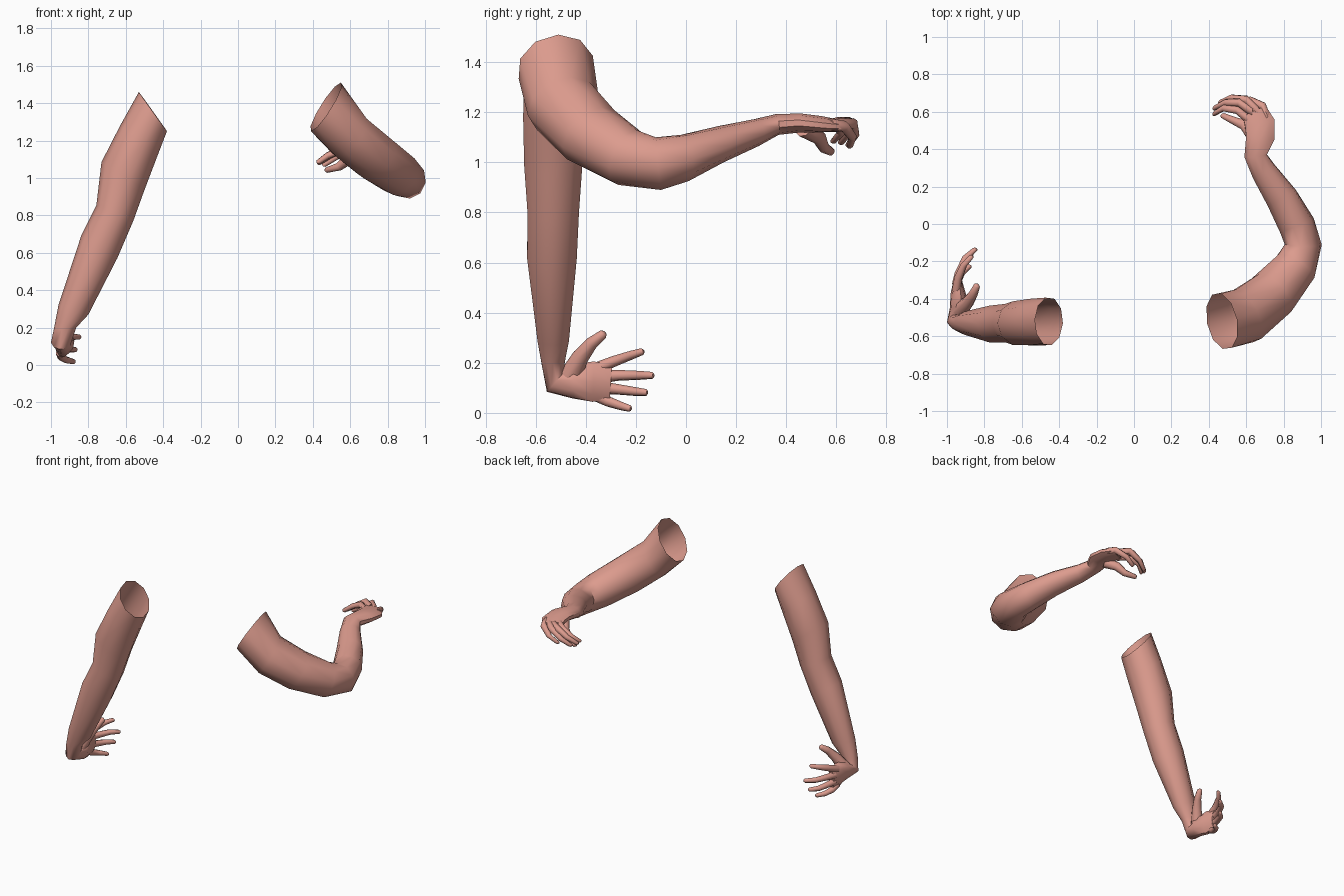
import bpy, bmesh, math
from mathutils import Vector

skin = bpy.data.materials.new("skin")
skin.diffuse_color = (0.72, 0.33, 0.27, 1)


def loft(name, rings, sides, cap_start=False):
    """Skin elliptical rings (end A, end B, half depth) into a tube with a closed far end."""
    bm = bmesh.new()
    mids = [(Vector(a) + Vector(b)) / 2 for a, b, _ in rings]
    loops = []
    for i, (a, b, depth) in enumerate(rings):
        tangent = mids[min(i + 1, len(mids) - 1)] - mids[max(i - 1, 0)]
        u = (Vector(a) - Vector(b)) / 2
        v = tangent.cross(u).normalized() * depth
        loops.append([bm.verts.new(mids[i] + u * math.cos(t) + v * math.sin(t))
                      for t in (2 * math.pi * k / sides for k in range(sides))])
    for lo, hi in zip(loops, loops[1:]):
        for k in range(sides):
            n = (k + 1) % sides
            bm.faces.new((lo[k], lo[n], hi[n], hi[k]))
    bm.faces.new(loops[-1])
    if cap_start:
        bm.faces.new(loops[0][::-1])
    bmesh.ops.recalc_face_normals(bm, faces=bm.faces)
    mesh = bpy.data.meshes.new(name)
    bm.to_mesh(mesh)
    bm.free()
    mesh.materials.append(skin)
    obj = bpy.data.objects.new(name, mesh)
    bpy.context.collection.objects.link(obj)
    bpy.ops.object.select_all(action='DESELECT')
    obj.select_set(True)
    bpy.context.view_layer.objects.active = obj
    bpy.ops.object.shade_smooth_by_angle(angle=math.radians(50))
    return obj


def finger(name, points, radii):
    """Tapered round tube along a bent path with a small rounded tip."""
    pts = [Vector(p) for p in points]
    pts.append(pts[-1] + (pts[-1] - pts[-2]).normalized() * 0.008)
    radii = list(radii) + [radii[-1] * 0.55]
    side = (pts[-1] - pts[0]).cross(Vector((0.3, 0.1, 1))).normalized()
    loft(name, [(p + side * r, p - side * r, r) for p, r in zip(pts, radii)], 8, True)


# Hanging arm, open at the shoulder, bending forward into the palm
loft("hanging_arm", [
    ((-.53, -.51, 1.46), (-.38, -.53, 1.25), .13),
    ((-.63, -.52, 1.28), (-.43, -.53, 1.12), .13),
    ((-.73, -.53, 1.085), (-.50, -.53, .936), .122),
    ((-.757, -.53, .856), (-.56, -.53, .77), .108),
    ((-.837, -.535, .695), (-.645, -.535, .572), .104),
    ((-.96, -.53, .32), (-.80, -.53, .27), .066),
    ((-.985, -.53, .19), (-.865, -.53, .20), .048),
    ((-1.0, -.525, .12), (-.89, -.515, .13), .055),
    ((-.985, -.45, .12), (-.875, -.45, .13), .07),
    ((-.98, -.37, .125), (-.90, -.37, .125), .085),
    ((-.965, -.30, .12), (-.92, -.30, .12), .072),
], 10)

# Raised arm, open at the shoulder, bent at the elbow
loft("raised_arm", [
    ((.55, -.51, 1.51), (.39, -.53, 1.25), .155),
    ((.66, -.46, 1.34), (.53, -.52, 1.11), .155),
    ((.80, -.34, 1.22), (.67, -.42, 1.0), .14),
    ((.89, -.20, 1.13), (.83, -.27, .91), .12),
    ((.89, -.12, 1.10), (.92, -.10, .89), .10),
    ((.85, -.02, 1.11), (.89, .01, .925), .098),
    ((.78, .13, 1.145), (.80, .15, 1.0), .088),
    ((.69, .27, 1.172), (.70, .29, 1.065), .07),
    ((.65, .36, 1.193), (.65, .37, 1.11), .063),
    ((.675, .46, 1.195), (.675, .46, 1.12), .08),
    ((.675, .54, 1.185), (.67, .54, 1.12), .085),
    ((.645, .605, 1.172), (.64, .605, 1.122), .07),
], 10)

# Spread fingers of the hanging hand
digit = (.026, .022, .018, .014)
thumb = (.045, .034, .025, .018)
finger("hanging_thumb", [(-.93, -.46, .15), (-.89, -.42, .225), (-.86, -.375, .28), (-.84, -.33, .315)], thumb)
finger("hanging_index", [(-.95, -.36, .175), (-.94, -.29, .205), (-.91, -.22, .23), (-.87, -.175, .245)], digit)
finger("hanging_middle", [(-.95, -.33, .145), (-.94, -.27, .15), (-.90, -.18, .15), (-.85, -.135, .15)], digit)
finger("hanging_ring", [(-.95, -.33, .10), (-.94, -.28, .095), (-.91, -.20, .085), (-.87, -.16, .082)], digit)
finger("hanging_pinky", [(-.95, -.36, .07), (-.945, -.31, .045), (-.92, -.26, .028), (-.88, -.225, .018)], digit)

# Curled fingers of the raised hand
finger("raised_thumb", [(.64, .47, 1.14), (.59, .53, 1.10), (.54, .55, 1.06), (.475, .58, 1.042)], (.04, .03, .023, .016))
finger("raised_index", [(.61, .56, 1.15), (.55, .61, 1.15), (.48, .62, 1.12), (.43, .59, 1.085)], digit)
finger("raised_middle", [(.63, .60, 1.155), (.56, .65, 1.16), (.49, .65, 1.12), (.43, .62, 1.08)], digit)
finger("raised_ring", [(.66, .60, 1.15), (.60, .665, 1.155), (.52, .675, 1.11), (.46, .65, 1.07)], digit)
finger("raised_pinky", [(.71, .57, 1.15), (.69, .63, 1.145), (.62, .665, 1.10), (.56, .655, 1.065)], digit)
